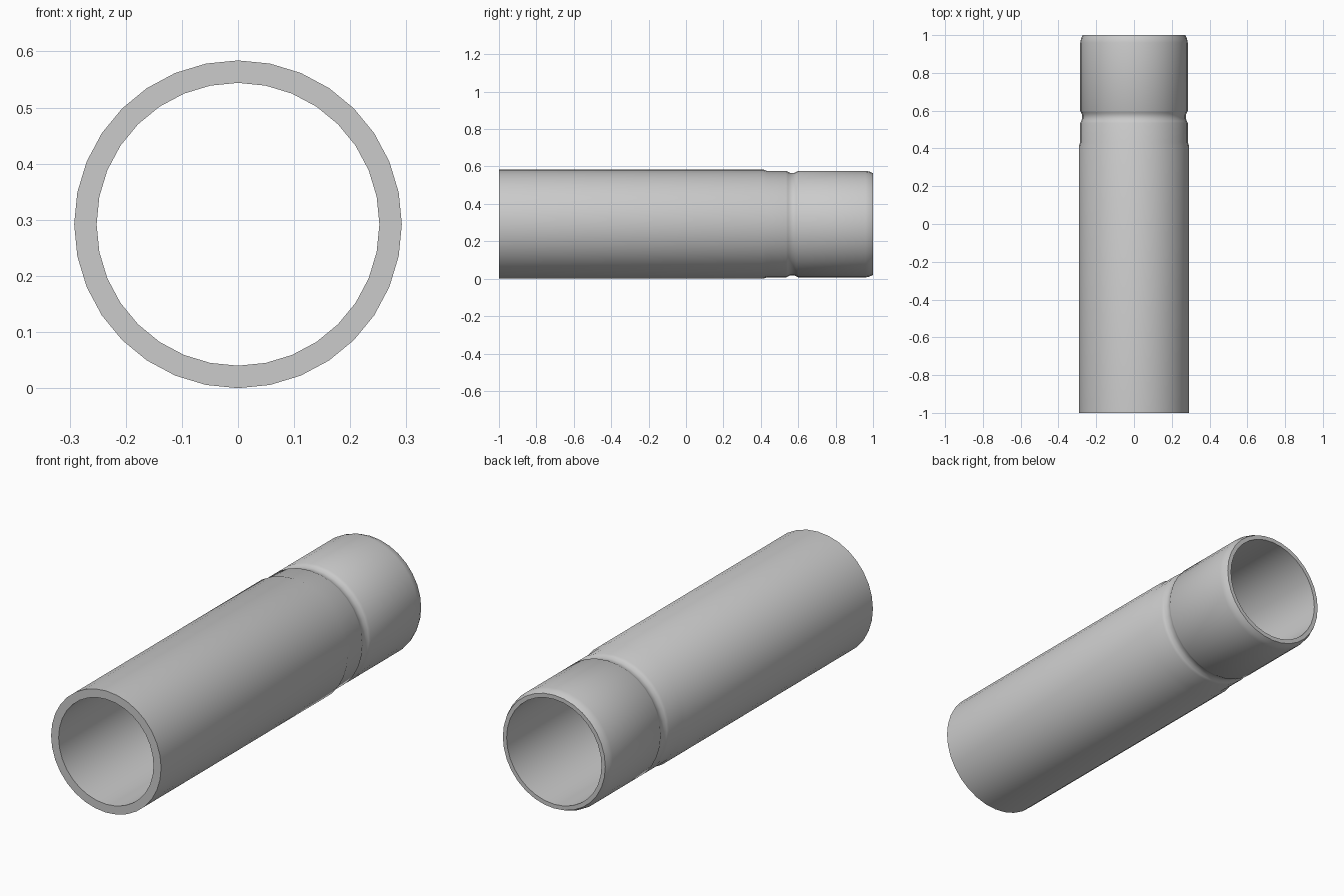
import bpy, bmesh, math

if "Cube" in bpy.data.objects:
    bpy.data.objects.remove(bpy.data.objects["Cube"])

SIDES = 32
CENTRE_Z = 0.292

# closed wall section as (radius, y): outer skin front to back, then the bore
section = [
    (0.292, -1.0), (0.292, 0.413),                # main sleeve
    (0.285, 0.432), (0.285, 0.535),               # step down to the collar
    (0.280, 0.545), (0.274, 0.558),
    (0.274, 0.578), (0.280, 0.590),               # rounded groove
    (0.285, 0.600), (0.285, 0.960),               # back spigot
    (0.281, 0.980), (0.272, 1.0),                 # rounded end lip
    (0.252, 1.0), (0.252, -1.0),                  # inner bore
]

grey = bpy.data.materials.new("plain_grey")
grey.diffuse_color = (0.6, 0.6, 0.6, 1.0)
grey.use_nodes = True
grey.node_tree.nodes["Principled BSDF"].inputs["Base Color"].default_value = grey.diffuse_color

# revolve the section around the y axis
bm = bmesh.new()
rings = []
for i in range(SIDES):
    a = 2 * math.pi * i / SIDES
    rings.append([bm.verts.new((r * math.sin(a), y, CENTRE_Z + r * math.cos(a)))
                  for r, y in section])
n = len(section)
for i in range(SIDES):
    p, q = rings[i], rings[(i + 1) % SIDES]
    for j in range(n):
        k = (j + 1) % n
        bm.faces.new((p[j], p[k], q[k], q[j]))
bmesh.ops.recalc_face_normals(bm, faces=bm.faces)

mesh = bpy.data.meshes.new("pipe")
bm.to_mesh(mesh)
bm.free()
mesh.materials.append(grey)
pipe = bpy.data.objects.new("pipe", mesh)
bpy.context.collection.objects.link(pipe)

# smooth round walls, sharp rims
bpy.context.view_layer.objects.active = pipe
pipe.select_set(True)
bpy.ops.object.shade_smooth_by_angle(angle=math.radians(35))
